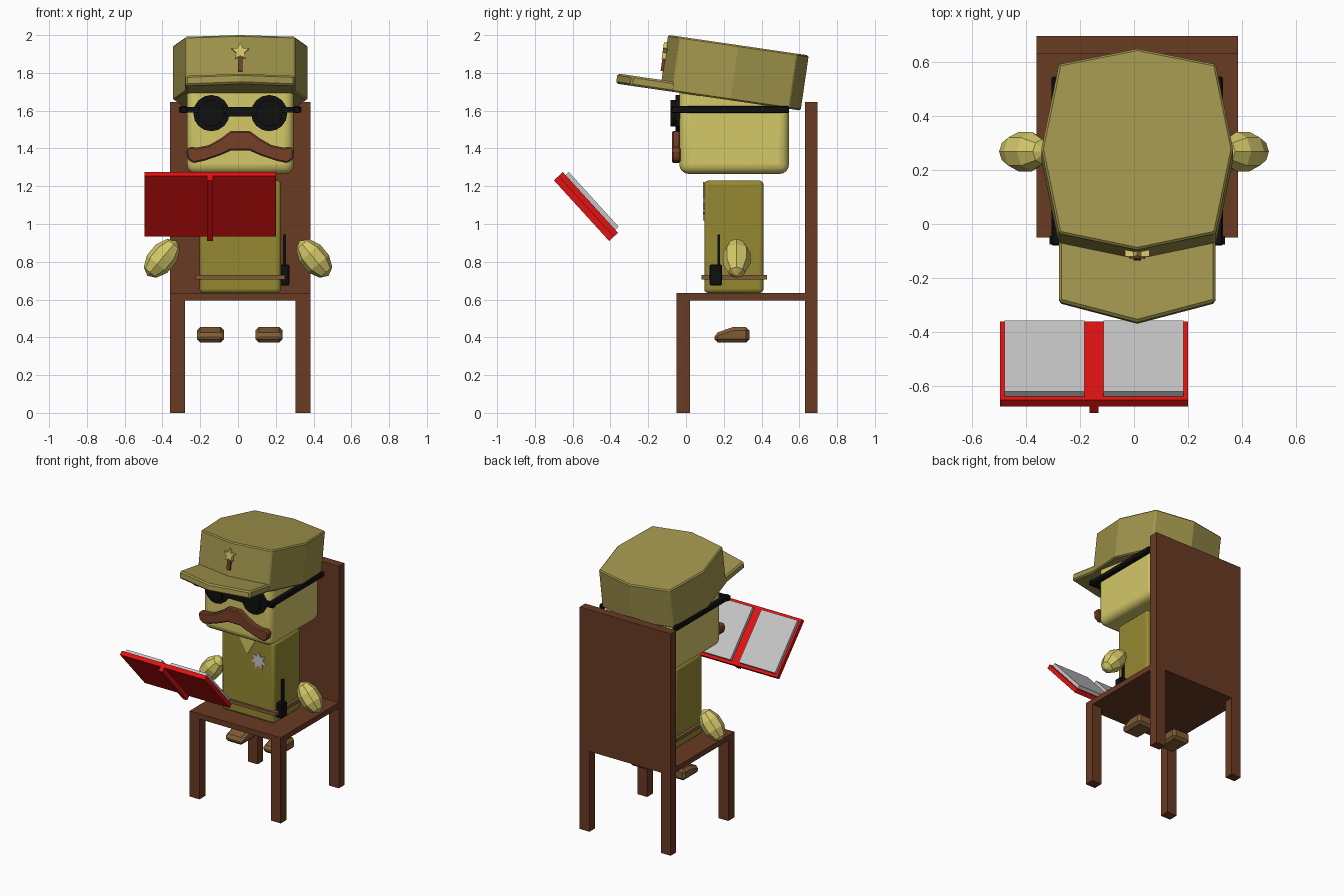
import bpy, bmesh, math
from mathutils import Matrix, Vector

if "Cube" in bpy.data.objects:
    bpy.data.objects.remove(bpy.data.objects["Cube"])

CX = 0.012  # the figure and the chair share this centre line


def material(name, rgb):
    m = bpy.data.materials.new(name)
    m.diffuse_color = (*rgb, 1)
    m.use_nodes = True
    m.node_tree.nodes["Principled BSDF"].inputs["Base Color"].default_value = m.diffuse_color
    return m


OLIVE = material("olive_cloth", (0.30, 0.25, 0.032))
SKIN = material("yellow_skin", (0.66, 0.58, 0.14))
KHAKI = material("khaki_cap", (0.36, 0.305, 0.075))
WOOD = material("dark_wood", (0.14, 0.043, 0.017))
HAIR = material("red_brown_hair", (0.18, 0.05, 0.02))
LEATHER = material("tan_leather", (0.22, 0.107, 0.036))
BLACK = material("black", (0.005, 0.005, 0.005))
RED = material("red_cover", (0.75, 0.006, 0.006))
GREY = material("light_grey", (0.56, 0.56, 0.56))


def finish(name, bm, mat, bevel=0, segments=1, matrix=None):
    """Turn a bmesh into an object, with an optional rounded edge."""
    bmesh.ops.recalc_face_normals(bm, faces=bm.faces)
    me = bpy.data.meshes.new(name)
    bm.to_mesh(me)
    bm.free()
    ob = bpy.data.objects.new(name, me)
    bpy.context.collection.objects.link(ob)
    me.materials.append(mat)
    if matrix is not None:
        ob.matrix_world = matrix
    if bevel:
        mod = ob.modifiers.new("rounding", 'BEVEL')
        mod.width, mod.segments = bevel, segments
        if segments > 1:
            bpy.ops.object.select_all(action='DESELECT')
            ob.select_set(True)
            bpy.context.view_layer.objects.active = ob
            bpy.ops.object.shade_smooth_by_angle(angle=math.radians(40))
    return ob


def box(name, x, y, z, mat, **kw):
    """Box from (min, max) ranges."""
    bm = bmesh.new()
    size = Matrix.Diagonal((x[1] - x[0], y[1] - y[0], z[1] - z[0], 1))
    mid = Matrix.Translation([(r[0] + r[1]) / 2 for r in (x, y, z)])
    bmesh.ops.create_cube(bm, size=1, matrix=mid @ size)
    return finish(name, bm, mat, **kw)


def prism(name, points, axis, low, high, mat, **kw):
    """Outline extruded along an axis; points use the other two axes in order."""
    bm = bmesh.new()

    def place(p, d):
        c = list(p)
        c.insert(axis, d)
        return c
    face = bm.faces.new([bm.verts.new(place(p, low)) for p in points])
    ext = bmesh.ops.extrude_face_region(bm, geom=[face])
    move = place((0, 0), high - low)
    bmesh.ops.translate(bm, vec=move, verts=[v for v in ext["geom"] if isinstance(v, bmesh.types.BMVert)])
    return finish(name, bm, mat, **kw)


def star(cx, cz, tips, outer, inner):
    n = tips * 2
    return [(cx + (inner if i % 2 else outer) * math.sin(2 * math.pi * i / n),
             cz + (inner if i % 2 else outer) * math.cos(2 * math.pi * i / n)) for i in range(n)]


def around(half):
    """Range centred on the shared centre line."""
    return (CX - half, CX + half)


# Chair
W = 0.373
box("chair_seat", around(W), (-0.05, 0.63), (0.595, 0.635), WOOD)
box("chair_back", around(W), (0.63, 0.695), (0.595, 1.645), WOOD)
for s, side in ((-1, "left"), (1, "right")):
    xs = sorted((CX + s * W, CX + s * (W - 0.08)))
    box(side + "_front_leg", xs, (-0.05, 0.02), (0, 0.595), WOOD)
    box(side + "_back_leg", xs, (0.63, 0.695), (0, 0.595), WOOD)

# Body, collar, chest badge and belt
box("body", around(0.215), (0.097, 0.41), (0.635, 1.23), OLIVE, bevel=0.02, segments=3)
prism("collar_opening", [(CX - 0.07, 1.222), (CX + 0.07, 1.222), (CX, 1.10)], 1, 0.091, 0.099, SKIN)
prism("chest_badge", star(0.105, 1.075, 7, 0.063, 0.034), 1, 0.090, 0.099, GREY)
box("belt", around(0.237), (0.083, 0.43), (0.705, 0.73), LEATHER)
box("radio", (0.222, 0.272), (0.125, 0.19), (0.675, 0.785), BLACK, bevel=0.006)
box("radio_antenna", (0.237, 0.253), (0.167, 0.181), (0.78, 0.945), BLACK)

# Hands and shoes
for s, side in ((-1, "left"), (1, "right")):
    bm = bmesh.new()
    bmesh.ops.create_uvsphere(bm, u_segments=8, v_segments=5, radius=1)
    place = (Matrix.Translation((s * 0.403, 0.268, 0.818))
             @ Matrix.Rotation(-s * math.radians(40), 4, 'Y')
             @ Matrix.Diagonal((0.075, 0.077, 0.12, 1)))
    finish(side + "_hand", bm, SKIN, matrix=place)
    x = CX + s * 0.155 - 0.003
    prism(side + "_shoe", [(0.15, 0.372), (0.335, 0.372), (0.335, 0.455), (0.25, 0.455), (0.15, 0.42)],
          0, x - 0.072, x + 0.072, LEATHER, bevel=0.018)

# Head
box("head", around(0.283), (-0.035, 0.545), (1.265, 1.76), SKIN, bevel=0.05, segments=4)

# Moustache, mirrored outline
half = [(0.05, 1.493), (0.10, 1.455), (0.165, 1.418), (0.225, 1.405), (0.27, 1.408),
        (0.286, 1.39), (0.28, 1.345), (0.25, 1.322), (0.19, 1.335), (0.11, 1.362), (0.05, 1.388)]
outline = [(CX + x, z) for x, z in half] + [(CX - x, z) for x, z in reversed(half)]
prism("moustache", outline, 1, -0.075, -0.03, HAIR, bevel=0.008)

# Sunglasses: lenses, bridge and side arms
for s, side in ((-1, "left"), (1, "right")):
    x = CX + s * 0.153
    for part, r, front, back in (("lens_rim", 0.096, -0.055, -0.03), ("lens", 0.07, -0.083, -0.05)):
        ring = [(x + r * math.cos(math.pi * i / 8), 1.587 + r * math.sin(math.pi * i / 8)) for i in range(16)]
        prism(side + "_" + part, ring, 1, front, back, BLACK)
    a = CX + s * 0.30
    box(side + "_glasses_arm", (a - 0.018, a + 0.018), (-0.08, 0.545), (1.588, 1.625), BLACK, bevel=0.006)
box("glasses_front_bar", around(0.325), (-0.075, -0.045), (1.59, 1.62), BLACK)
box("glasses_bridge", around(0.08), (-0.08, -0.045), (1.57, 1.615), BLACK)

# Cap, built flat and then tilted back
cap = Matrix.Translation((CX, 0.235, 1.655)) @ Matrix.Rotation(math.radians(-8.3), 4, 'X')
crown = [(0, -0.376), (0.29, -0.315), (0.355, 0), (0.29, 0.318), (0, 0.376),
         (-0.29, 0.318), (-0.355, 0), (-0.29, -0.315)]
prism("cap_crown", crown, 2, 0, 0.295, KHAKI, bevel=0.008, matrix=cap)
brim = [(-0.29, -0.25), (-0.29, -0.535), (0, -0.612), (0.29, -0.535), (0.29, -0.25)]
prism("cap_brim", brim, 2, 0, 0.054, KHAKI, bevel=0.01, matrix=cap)
prism("cap_badge_star", star(0, 0.205, 5, 0.048, 0.023), 1, -0.392, -0.365, SKIN, matrix=cap)
box("cap_badge_stem", (-0.013, 0.013), (-0.388, -0.365), (0.10, 0.18), HAIR, matrix=cap)

# Open book, tilted towards the reader
book = Matrix.Translation((-0.148, -0.506, 1.114)) @ Matrix.Rotation(math.radians(-47.7), 4, 'X')
box("book_cover", (-0.348, 0.348), (-0.217, 0.217), (-0.031, 0), RED, matrix=book)
box("book_spine", (-0.016, 0.016), (-0.217, 0.217), (-0.064, -0.03), RED, matrix=book)
for s, side in ((-1, "left"), (1, "right")):
    box(side + "_pages", sorted((s * 0.035, s * 0.332)), (-0.196, 0.196), (-0.002, 0.024), GREY, matrix=book)
